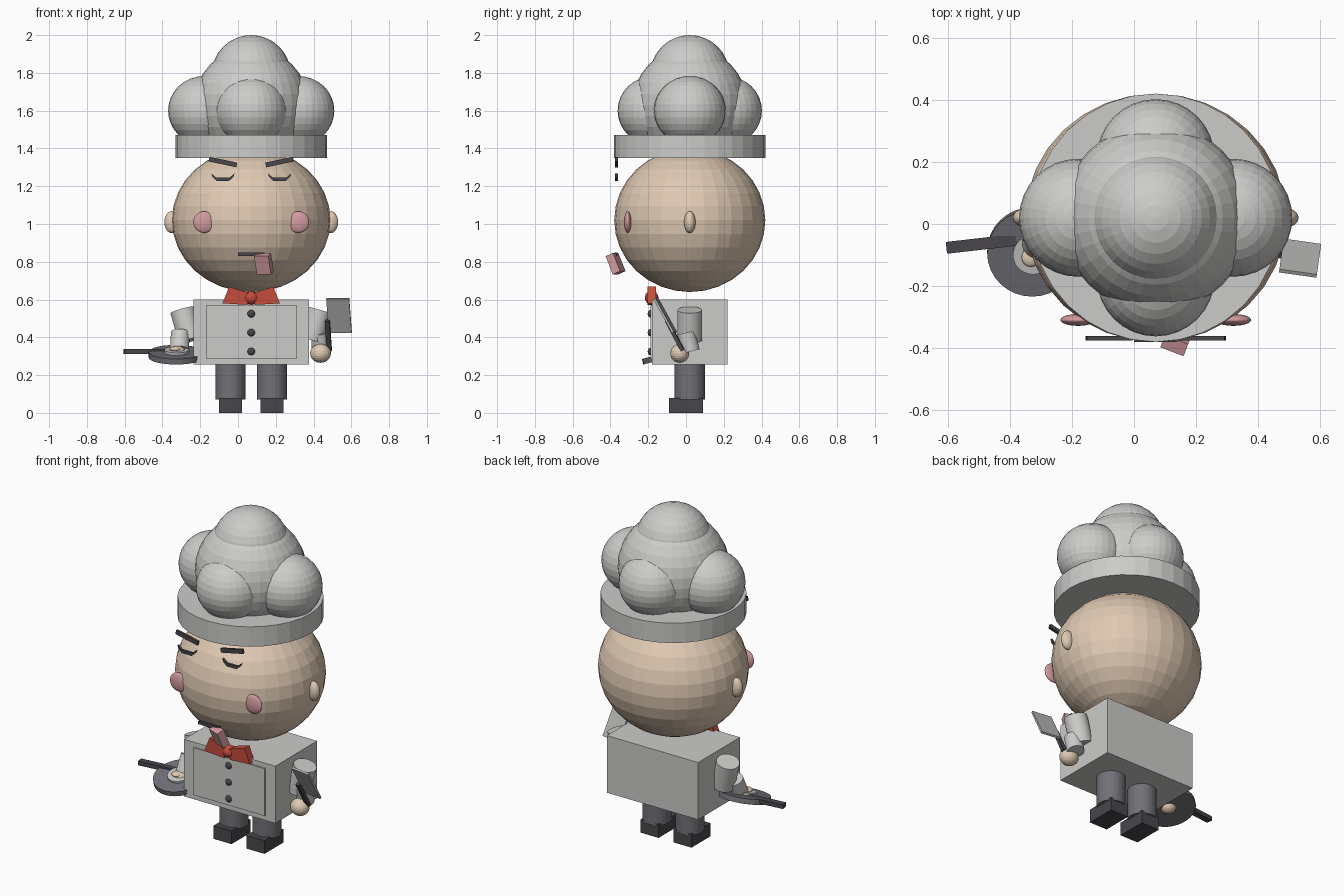
import bpy, bmesh, math
from mathutils import Vector, Matrix, Euler

if "Cube" in bpy.data.objects:
    bpy.data.objects.remove(bpy.data.objects["Cube"])

CX, CY = 0.07, 0.02  # body axis


def material(name, r, g, b):
    m = bpy.data.materials.new(name)
    m.diffuse_color = (r, g, b, 1)
    m.use_nodes = True
    m.node_tree.nodes["Principled BSDF"].inputs["Base Color"].default_value = m.diffuse_color
    return m


WHITE = material("cloth_white", 0.60, 0.60, 0.585)
SKIN = material("skin", 0.74, 0.585, 0.45)
PINK = material("blush_pink", 0.65, 0.33, 0.35)
RED = material("bow_red", 0.56, 0.075, 0.045)
SLATE = material("slate_grey", 0.165, 0.165, 0.185)
DARK = material("charcoal", 0.065, 0.062, 0.072)
STEEL = material("steel", 0.47, 0.47, 0.46)


def finish(name, bm, mat, matrix=None):
    if matrix is not None:
        bm.transform(matrix)
    bmesh.ops.recalc_face_normals(bm, faces=bm.faces)
    mesh = bpy.data.meshes.new(name)
    bm.to_mesh(mesh)
    bm.free()
    mesh.materials.append(mat)
    ob = bpy.data.objects.new(name, mesh)
    bpy.context.collection.objects.link(ob)
    return ob


def placed(loc, rot=(0, 0, 0), size=(1, 1, 1)):
    angles = [math.radians(a) for a in rot]
    return Matrix.LocRotScale(Vector(loc), Euler(angles), Vector(size))


def ball(name, loc, radii, mat, seg=32, rings=16):
    bm = bmesh.new()
    bmesh.ops.create_uvsphere(bm, u_segments=seg, v_segments=rings, radius=1)
    return finish(name, bm, mat, placed(loc, size=radii))


def box(name, loc, size, mat, rot=(0, 0, 0)):
    bm = bmesh.new()
    bmesh.ops.create_cube(bm, size=1)
    return finish(name, bm, mat, placed(loc, rot, size))


def disc(name, loc, radius, depth, mat, rot=(0, 0, 0)):
    bm = bmesh.new()
    bmesh.ops.create_cone(bm, cap_ends=True, segments=32, radius1=radius,
                          radius2=radius, depth=depth)
    return finish(name, bm, mat, placed(loc, rot))


def tube(name, a, b, radius, mat):
    a, b = Vector(a), Vector(b)
    bm = bmesh.new()
    bmesh.ops.create_cone(bm, cap_ends=True, segments=32, radius1=radius,
                          radius2=radius, depth=(b - a).length)
    turn = (b - a).to_track_quat('Z', 'Y').to_matrix().to_4x4()
    return finish(name, bm, mat, Matrix.Translation((a + b) / 2) @ turn)


def prism(name, outline, y0, y1, mat):
    """Front-facing x/z outline given depth along y."""
    bm = bmesh.new()
    face = bm.faces.new([bm.verts.new((x, y0, z)) for x, z in outline])
    out = bmesh.ops.extrude_face_region(bm, geom=[face])
    moved = [v for v in out["geom"] if isinstance(v, bmesh.types.BMVert)]
    bmesh.ops.translate(bm, verts=moved, vec=(0, y1 - y0, 0))
    return finish(name, bm, mat)


# Head
ball("head", (CX, CY, 1.02), (0.42, 0.40, 0.38), SKIN)

# Paired parts, mirrored about the body axis
for side, s in (("left", -1), ("right", 1)):
    ball(side + "_ear", (CX + s * 0.42, CY, 1.01), (0.04, 0.03, 0.058), SKIN)
    ball(side + "_cheek", (CX + s * 0.25, -0.309, 1.01), (0.057, 0.019, 0.057), PINK)
    box(side + "_eyebrow", (CX + s * 0.15, -0.368, 1.328), (0.15, 0.015, 0.025),
        DARK, (0, -s * 12, 0))
    # Closed eye: shallow smiling band
    arc = [(-0.062, 1.268), (-0.036, 1.246), (0.036, 1.246), (0.062, 1.268)]
    low = [(x * 0.9, z - 0.018) for x, z in reversed(arc)]
    prism(side + "_eye", [(CX + s * 0.15 + x, z) for x, z in arc + low],
          -0.376, -0.361, DARK)
    # Bow tie wing
    wing = [(0.01, 0.635), (0.117, 0.668), (0.152, 0.58), (0.02, 0.572)]
    prism(side + "_bow_wing", [(CX + s * x, z) for x, z in wing],
          -0.205, -0.158, RED)
    # Leg and shoe
    disc(side + "_leg", (CX + s * 0.11, CY, 0.165), 0.08, 0.19, SLATE)
    box(side + "_shoe", (CX + s * 0.11, 0, 0.04), (0.12, 0.18, 0.08), DARK)

# Mouth and tongue
box("mouth", (0.07, -0.372, 0.84), (0.14, 0.015, 0.02), DARK)
box("tongue", (0.137, -0.373, 0.79), (0.08, 0.045, 0.105), PINK, (23, 0, -21))

# Hat: band, big centre, crown and four puffs
disc("hat_band", (CX, CY, 1.41), 0.40, 0.12, WHITE)
ball("hat_centre", (CX, CY, 1.63), (0.305, 0.305, 0.305), WHITE)
ball("hat_crown", (CX, CY, 1.79), (0.21, 0.21, 0.21), WHITE)
for i, (dx, dy) in enumerate(((0.25, 0), (-0.25, 0), (0, 0.192), (0, -0.192))):
    ball("hat_puff_%d" % i, (CX + dx, CY + dy, 1.6), (0.19, 0.19, 0.183), WHITE)

# Jacket with front panel and buttons
box("jacket", (CX, CY, 0.4275), (0.61, 0.40, 0.345), WHITE)
box("jacket_panel", (CX, -0.182, 0.4275), (0.48, 0.012, 0.285), WHITE)
for i in range(3):
    ball("button_%d" % i, (CX, -0.188, 0.325 + i * 0.1), (0.02, 0.015, 0.02),
         DARK, 16, 8)
ball("bow_knot", (CX, -0.182, 0.61), (0.04, 0.036, 0.036), RED, 16, 12)

# Arms
tube("left_upper_arm", (-0.295, CY, 0.545), (-0.25, CY - 0.02, 0.385), 0.065, WHITE)
tube("right_upper_arm", (0.435, CY, 0.545), (0.39, CY, 0.385), 0.065, WHITE)
tube("left_forearm", (-0.305, -0.025, 0.425), (-0.31, -0.065, 0.335), 0.05, WHITE)
tube("right_forearm", (0.437, 0.0, 0.425), (0.437, 0.025, 0.325), 0.048, WHITE)
ball("left_hand", (-0.32, -0.09, 0.312), (0.045, 0.045, 0.045), SKIN, 24, 12)
ball("right_hand", (0.437, -0.033, 0.315), (0.055, 0.05, 0.05), SKIN, 24, 12)

# Frying pan with an egg
TILT = (15, 0, 0)
disc("pan", (-0.328, -0.09, 0.308), 0.145, 0.03, SLATE, TILT)
disc("egg_white", (-0.325, -0.098, 0.328), 0.065, 0.014, WHITE, TILT)
ball("egg_yolk", (-0.332, -0.108, 0.337), (0.03, 0.03, 0.015), SKIN, 24, 12)
box("pan_handle", (-0.492, -0.064, 0.325), (0.226, 0.038, 0.025), DARK, (0, 0, 6.5))

# Kitchen blade with handle
box("blade", (0.535, -0.11, 0.515), (0.122, 0.012, 0.205), STEEL, (29, 0, -8))
box("blade_handle", (0.478, -0.06, 0.41), (0.025, 0.02, 0.18), DARK, (28, 0, -8))
